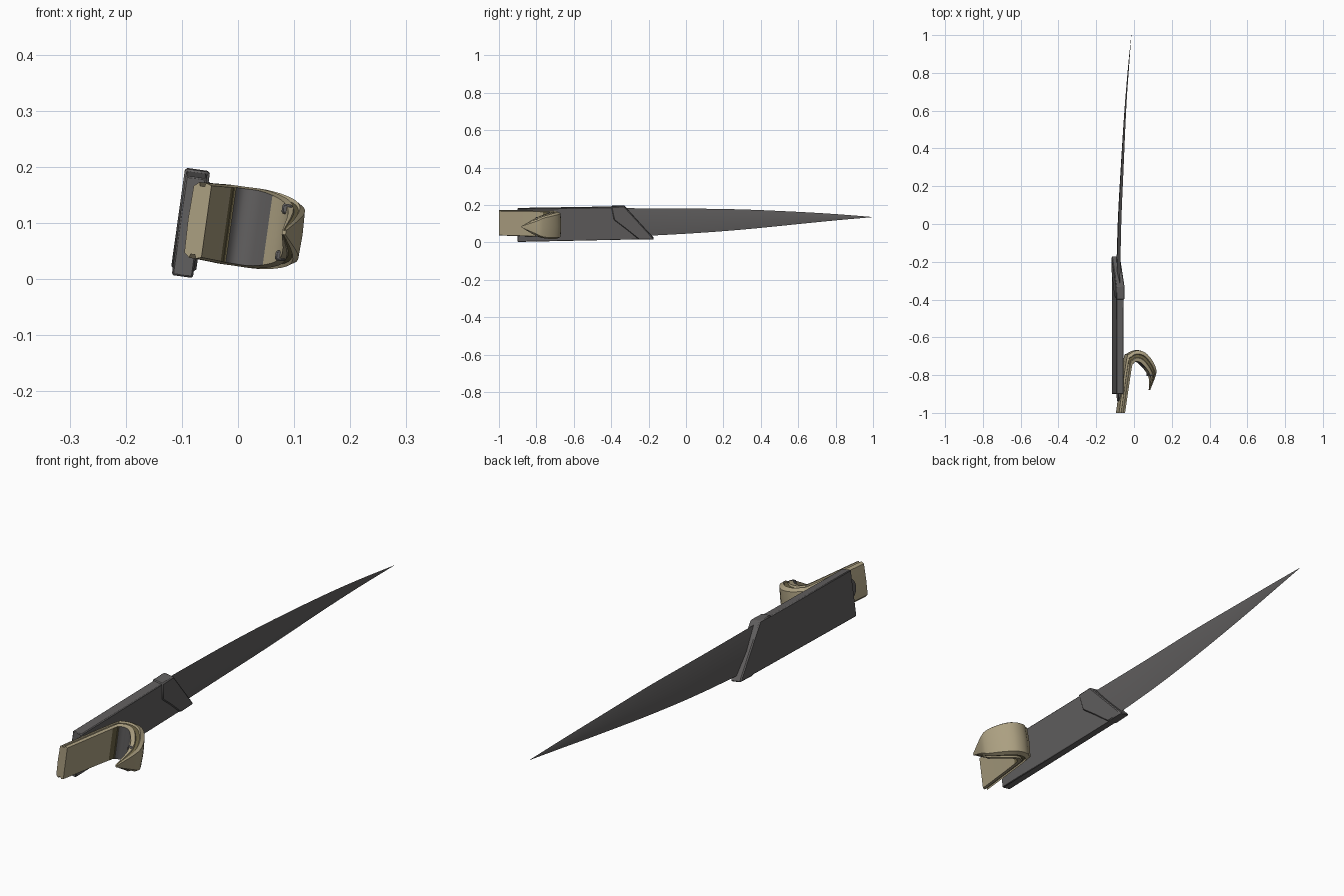
import bpy, bmesh, math
from mathutils import Matrix, Vector

cube = bpy.data.objects.get("Cube")
if cube:
    bpy.data.objects.remove(cube, do_unlink=True)

# The whole assembly leans about its long axis
LEAN = Matrix.Rotation(math.radians(8), 4, 'Y')


def material(name, rgb):
    m = bpy.data.materials.new(name)
    m.use_nodes = True
    color = (*rgb, 1)
    m.diffuse_color = color
    m.node_tree.nodes["Principled BSDF"].inputs["Base Color"].default_value = color
    return m


STEEL = material("dark steel", (0.12, 0.115, 0.115))
TAN = material("tan", (0.41, 0.35, 0.22))
OLIVE = material("dark olive", (0.15, 0.125, 0.06))


def finish(name, bm, mats, bevel=0):
    bmesh.ops.recalc_face_normals(bm, faces=bm.faces)
    bm.transform(LEAN)
    mesh = bpy.data.meshes.new(name)
    bm.to_mesh(mesh)
    bm.free()
    for m in mats:
        mesh.materials.append(m)
    ob = bpy.data.objects.new(name, mesh)
    bpy.context.collection.objects.link(ob)
    if bevel:
        mod = ob.modifiers.new("edge bevel", 'BEVEL')
        mod.width, mod.segments = bevel, 1
    bpy.ops.object.select_all(action='DESELECT')
    ob.select_set(True)
    bpy.context.view_layer.objects.active = ob
    bpy.ops.object.shade_smooth_by_angle(angle=math.radians(30))
    return ob


def prism(name, profile, x0, x1, mat, bevel):
    """Side profile of (y, z) points extruded across x."""
    bm = bmesh.new()
    face = bm.faces.new([bm.verts.new((x0, y, z)) for y, z in profile])
    ext = bmesh.ops.extrude_face_region(bm, geom=[face])
    moved = [v for v in ext["geom"] if isinstance(v, bmesh.types.BMVert)]
    bmesh.ops.translate(bm, verts=moved, vec=(x1 - x0, 0, 0))
    finish(name, bm, [mat], bevel)


def loft(name, rings, mats, rule=lambda row, side: 0):
    """Skin closed rings of points; rule picks a material per quad."""
    bm = bmesh.new()
    rows = [[bm.verts.new(p) for p in ring] for ring in rings]
    n = len(rows[0])
    for r, (a, b) in enumerate(zip(rows, rows[1:])):
        for s in range(n):
            t = (s + 1) % n
            bm.faces.new((a[s], a[t], b[t], b[s])).material_index = rule(r, s)
    bm.faces.new(rows[0])
    bm.faces.new(rows[-1])
    return finish(name, bm, mats)


def smooth_rows(rows, steps):
    """Catmull-Rom interpolation of rows of numbers."""
    v = [Vector(r) for r in rows]
    v = [v[0] * 2 - v[1]] + v + [v[-1] * 2 - v[-2]]
    out = []
    for i in range(1, len(v) - 2):
        a, b, c, d = v[i - 1:i + 3]
        for k in range(steps):
            t = k / steps
            out.append((b * 2 + (c - a) * t + (a * 2 - b * 5 + c * 4 - d) * t**2
                        + (b * 3 - a - c * 3 + d) * t**3) * 0.5)
    return out + [v[-2]]


# Blade: diamond section; rows are y, centre x, bottom z, top z, half thickness
blade = [(-0.4, -0.1, 0.012, 0.171, 0.007), (0, -0.092, 0.034, 0.17, 0.007),
         (0.3, -0.079, 0.058, 0.167, 0.006), (0.6, -0.064, 0.09, 0.156, 0.004),
         (0.8, -0.05, 0.112, 0.146, 0.003), (1, -0.033, 0.132, 0.1325, 0.0003)]
rings = []
for y, x, low, top, half in smooth_rows(blade, 3):
    mid = (low + top) / 2
    rings.append([(x, y, low), (x + half, y, mid), (x, y, top), (x - half, y, mid)])
loft("blade", rings, [STEEL])

# Sheath body and the slanted collar at its mouth
prism("sheath", [(-0.9, -0.009), (-0.2, 0.006), (-0.345, 0.179), (-0.9, 0.17)],
      -0.118, -0.08, STEEL, 0.003)
prism("collar", [(-0.25, 0.003), (-0.17, 0.006), (-0.185, 0.024), (-0.33, 0.184),
                 (-0.4, 0.182), (-0.385, 0.11), (-0.32, 0.06)],
      -0.121, -0.076, STEEL, 0.004)

# Hook clip: rows are outer x, outer y, inner x, inner y, half height
clip = [(-0.103, -1, -0.07, -1, 0.068), (-0.064, -0.72, -0.035, -0.765, 0.07),
        (-0.045, -0.685, -0.026, -0.74, 0.071), (-0.01, -0.668, -0.01, -0.728, 0.071),
        (0.035, -0.675, 0.015, -0.735, 0.071), (0.075, -0.715, 0.04, -0.76, 0.066),
        (0.1, -0.765, 0.062, -0.79, 0.056), (0.1, -0.8, 0.072, -0.825, 0.038),
        (0.073, -0.88, 0.066, -0.878, 0.004)]
CENTRE = 0.094
STEPS = 3
# Section from the inner face to the outer ridge: depth fraction, height fraction
section = [(0, 0.95), (0.3, 1), (0.36, 0.9), (0.6, 0.9), (0.66, 1), (0.95, 0.88)]
loop = section + [(1, 0)] + [(d, -h) for d, h in reversed(section)]
rings = []
for ox, oy, ix, iy, half in smooth_rows(clip, STEPS):
    rings.append([(ix + (ox - ix) * d, iy + (oy - iy) * d, CENTRE + half * h)
                  for d, h in loop])


def clip_color(row, side):
    part = row // STEPS
    if side == len(loop) - 1:          # inner face of the bend
        return 1 if part == 1 else 2 if 2 <= part <= 4 else 0
    return 1 if side in (2, 9) and part >= 1 else 0


loft("hook_clip", rings, [TAN, OLIVE, STEEL], clip_color)

# Small studs inside the hook, above and below
for sign, name in ((1, "upper_stud"), (-1, "lower_stud")):
    z = CENTRE + sign * 0.042
    prism(name, [(-0.805, z - 0.009), (-0.77, z - 0.009),
                 (-0.77, z + 0.009), (-0.805, z + 0.009)], 0.06, 0.078, STEEL, 0.003)

# Round boss joining the clip to the sheath
bm = bmesh.new()
bmesh.ops.create_cone(bm, cap_ends=True, segments=24, radius1=0.04, radius2=0.035,
                      depth=0.02,
                      matrix=Matrix.Translation((-0.09, -0.9, 0.09))
                      @ Matrix.Rotation(math.pi / 2, 4, 'Y'))
finish("boss", bm, [STEEL])
